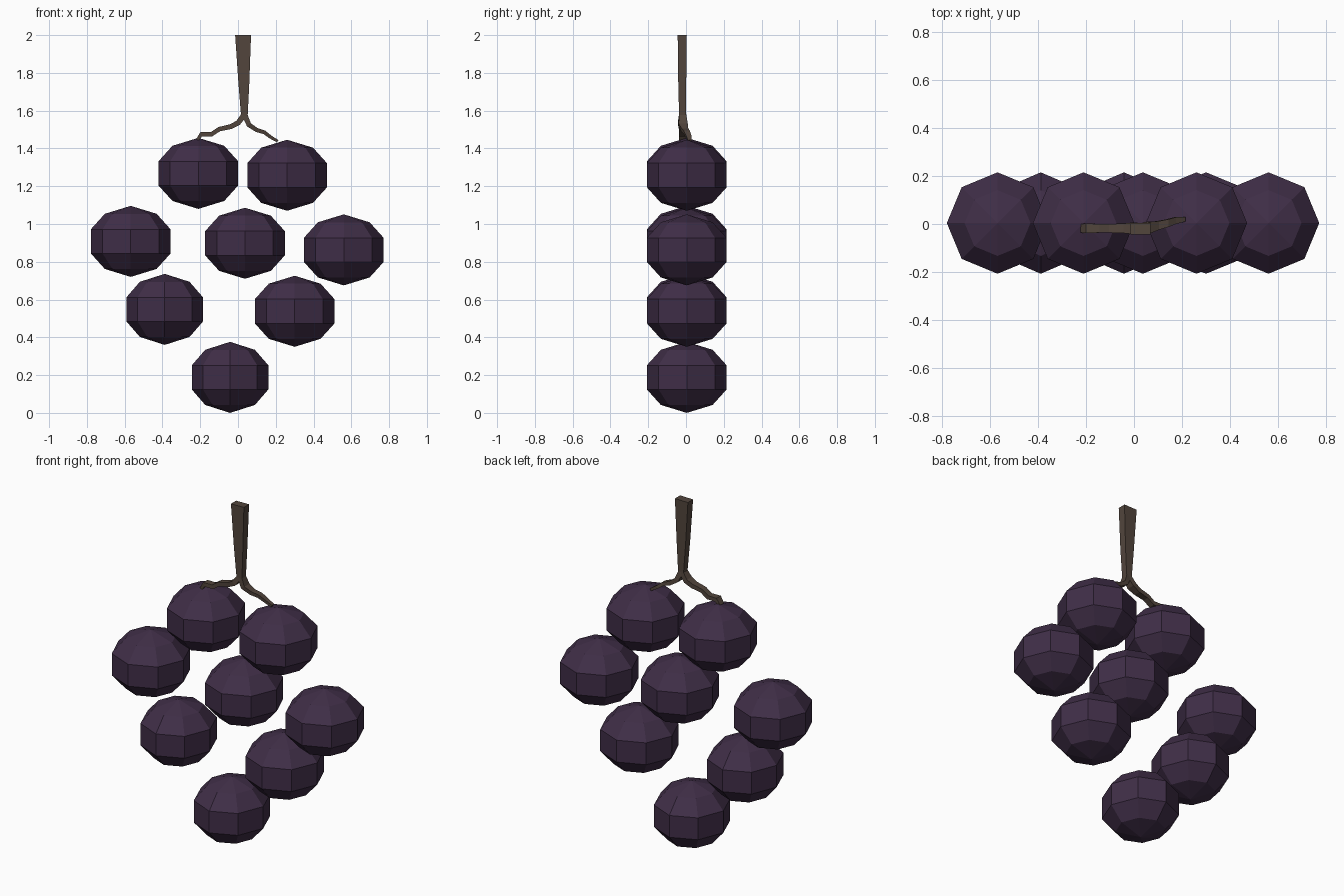
import bpy, bmesh
from math import cos, sin, pi
from mathutils import Vector

if "Cube" in bpy.data.objects:
    bpy.data.objects.remove(bpy.data.objects["Cube"])


def material(name, rgb):
    m = bpy.data.materials.new(name)
    m.diffuse_color = (*rgb, 1)
    m.use_nodes = True
    m.node_tree.nodes["Principled BSDF"].inputs["Base Color"].default_value = m.diffuse_color
    return m


def finish(bm, name, mat):
    bmesh.ops.recalc_face_normals(bm, faces=bm.faces)
    me = bpy.data.meshes.new(name)
    bm.to_mesh(me)
    bm.free()
    me.materials.append(mat)
    ob = bpy.data.objects.new(name, me)
    bpy.context.collection.objects.link(ob)
    return ob


def skin(bm, rings):
    """Bridge consecutive vertex rings with quads."""
    for a, b in zip(rings, rings[1:]):
        n = len(a)
        for i in range(n):
            j = (i + 1) % n
            bm.faces.new((a[i], a[j], b[j], b[i]))


def grape(name, x, z, width, mat):
    """Squat eight-sided ball: four rings and two poles."""
    bm = bmesh.new()
    profile = [(0.137, -0.146), (0.211, -0.064), (0.211, 0.064), (0.137, 0.146)]
    rings = [[bm.verts.new((r * width * cos(i * pi / 4), r * sin(i * pi / 4), h))
              for i in range(8)] for r, h in profile]
    skin(bm, rings)
    for ring, h in ((rings[0], -0.188), (rings[-1], 0.188)):
        pole = bm.verts.new((0, 0, h))
        for i in range(8):
            bm.faces.new((ring[i], ring[(i + 1) % 8], pole))
    finish(bm, name, mat).location = (x, 0.004, z)


def twig(name, path, mat):
    """Four-sided sweep in the xz plane; points are (x, y, z, half thickness, half depth)."""
    bm = bmesh.new()
    pts = [Vector(p[:3]) for p in path]
    rings = []
    for i, p in enumerate(path):
        t = pts[min(i + 1, len(pts) - 1)] - pts[max(i - 1, 0)]
        side = Vector((t.z, 0, -t.x)).normalized() * p[3]
        depth = Vector((0, p[4], 0))
        rings.append([bm.verts.new(pts[i] + side * a + depth * b)
                      for a, b in ((1, 1), (1, -1), (-1, -1), (-1, 1))])
    skin(bm, rings)
    bm.faces.new(rings[0])
    bm.faces.new(rings[-1])
    finish(bm, name, mat)


purple = material("grape_skin", (0.050, 0.027, 0.063))
brown = material("bark", (0.085, 0.060, 0.046))

# Grapes in one flat bunch: x, z, width factor
for i, (x, z, w) in enumerate([
        (-0.21, 1.268, 1), (0.26, 1.258, 1),
        (-0.568, 0.908, 1), (0.037, 0.898, 1), (0.56, 0.863, 1),
        (-0.388, 0.548, 0.96), (0.30, 0.538, 1),
        (-0.042, 0.188, 0.96)]):
    grape(f"grape_{i + 1}", x, z, w, purple)

# Tapered main stem
twig("stem", [(0.027, -0.02, 2.0, 0.042, 0.024),
              (0.031, -0.02, 1.75, 0.029, 0.021),
              (0.034, -0.018, 1.55, 0.016, 0.018)], brown)

# Two crooked side twigs
twig("left_twig", [(0.034, -0.018, 1.58, 0.015, 0.018),
                   (0.0, -0.018, 1.535, 0.014, 0.024),
                   (-0.04, -0.018, 1.515, 0.013, 0.02),
                   (-0.10, -0.018, 1.502, 0.012, 0.018),
                   (-0.14, -0.018, 1.475, 0.012, 0.018),
                   (-0.195, -0.018, 1.475, 0.012, 0.02),
                   (-0.215, -0.018, 1.445, 0.008, 0.018)], brown)
twig("right_twig", [(0.034, -0.018, 1.58, 0.015, 0.018),
                    (0.058, -0.015, 1.525, 0.013, 0.024),
                    (0.10, -0.006, 1.497, 0.011, 0.018),
                    (0.14, 0.004, 1.485, 0.010, 0.016),
                    (0.17, 0.014, 1.462, 0.009, 0.014),
                    (0.21, 0.02, 1.438, 0.007, 0.010)], brown)
